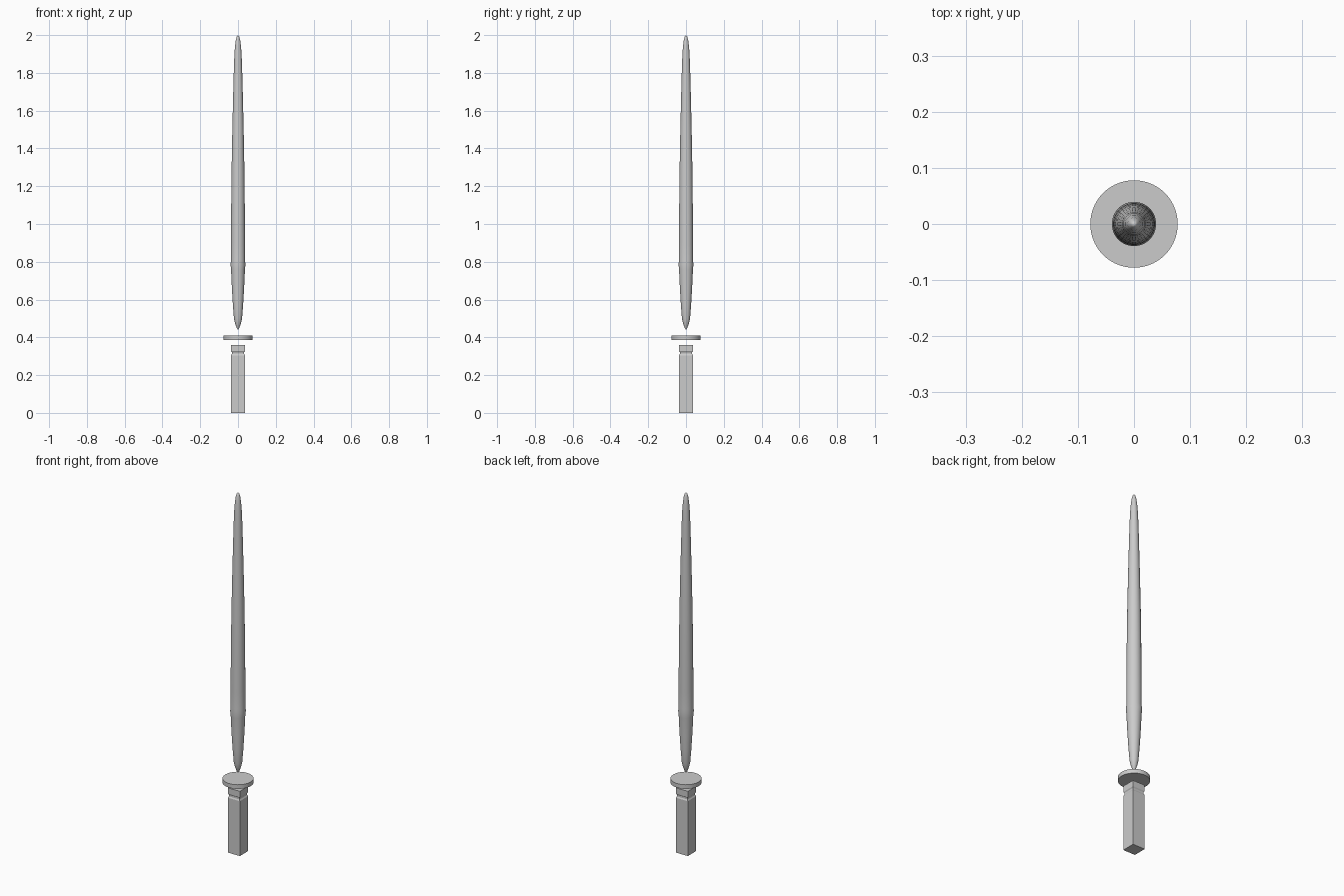
import bpy, bmesh, math

if "Cube" in bpy.data.objects:
    bpy.data.objects.remove(bpy.data.objects["Cube"])


def lathe(name, profile, sides):
    # Revolve (radius, z) points around the z axis; zero radii become poles
    bm = bmesh.new()
    rings = []
    for r, z in profile:
        if r == 0:
            rings.append([bm.verts.new((0, 0, z))] * sides)
        else:
            rings.append([bm.verts.new((r * math.cos(2 * math.pi * (i + 0.5) / sides),
                                        r * math.sin(2 * math.pi * (i + 0.5) / sides), z))
                          for i in range(sides)])
    for a, b in zip(rings, rings[1:]):
        for i in range(sides):
            j = (i + 1) % sides
            bm.faces.new(list(dict.fromkeys((a[i], a[j], b[j], b[i]))))
    bmesh.ops.recalc_face_normals(bm, faces=bm.faces)
    mesh = bpy.data.meshes.new(name)
    bm.to_mesh(mesh)
    bm.free()
    obj = bpy.data.objects.new(name, mesh)
    bpy.context.collection.objects.link(obj)
    return obj


def smooth(obj):
    bpy.ops.object.select_all(action='DESELECT')
    obj.select_set(True)
    bpy.context.view_layer.objects.active = obj
    bpy.ops.object.shade_smooth_by_angle(angle=math.radians(30))


# Square grip with a recessed neck and a collar block on top
k = math.sqrt(2)
lathe("square_grip", [(0, 0), (0.037 * k, 0), (0.037 * k, 0.305), (0.033 * k, 0.312),
                      (0.033 * k, 0.321), (0.037 * k, 0.327), (0.037 * k, 0.36),
                      (0, 0.36)], 4)

# Thin round guard floating above the grip
smooth(lathe("round_guard", [(0, 0.386), (0.078, 0.386), (0.078, 0.409), (0, 0.409)], 48))

# Long tapered round blade
smooth(lathe("tapered_blade", [
    (0, 0.44), (0.007, 0.45), (0.016, 0.475), (0.0215, 0.50), (0.027, 0.57),
    (0.0325, 0.66), (0.037, 0.76), (0.0395, 0.785), (0.0375, 0.81), (0.0375, 0.90),
    (0.0365, 1.05), (0.035, 1.20), (0.033, 1.35), (0.030, 1.50), (0.027, 1.63),
    (0.024, 1.75), (0.0215, 1.84), (0.019, 1.90), (0.016, 1.94), (0.0115, 1.975),
    (0.006, 1.994), (0, 2.0)], 32))
